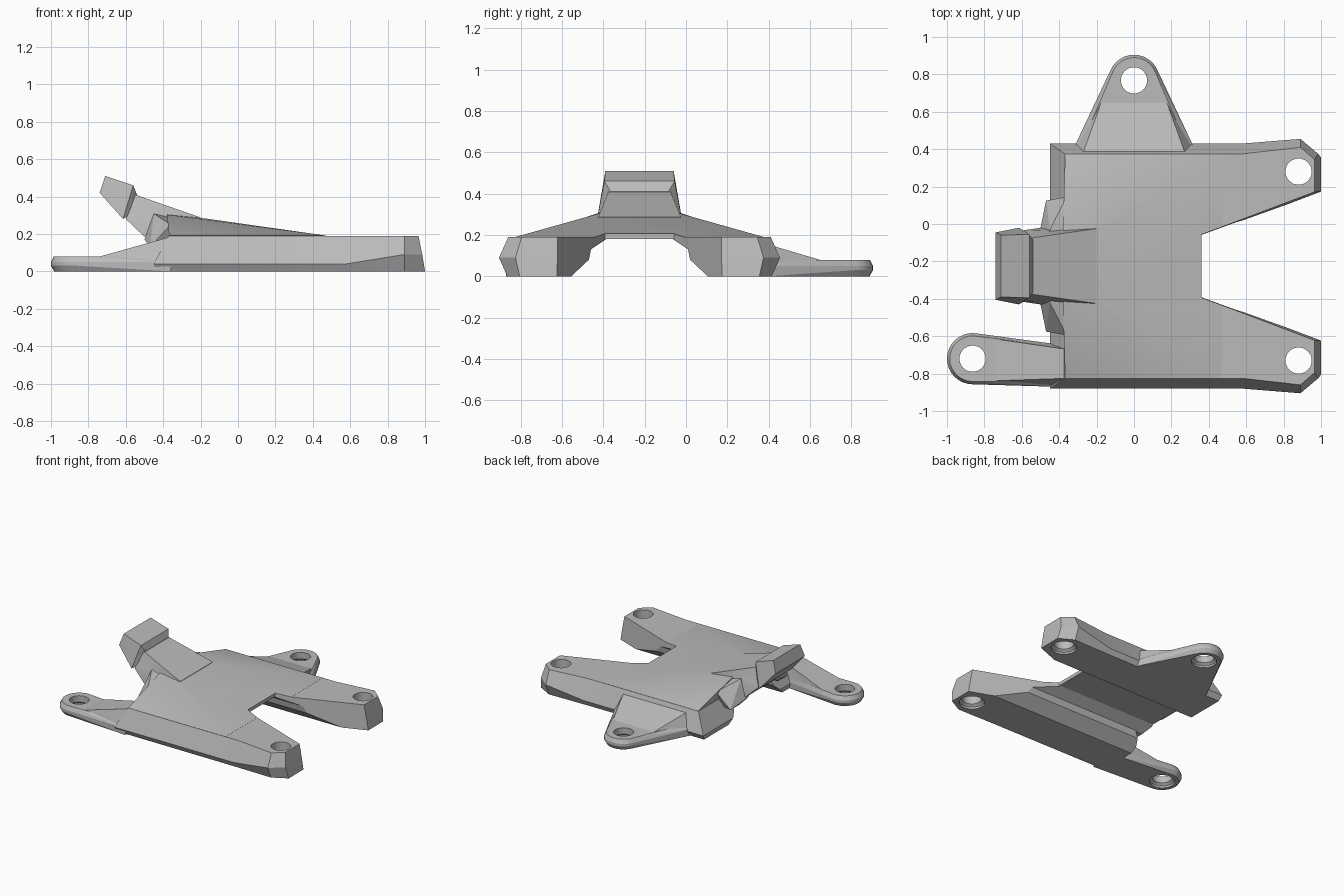
import bpy, bmesh, math

old = bpy.data.objects.get("Cube")
if old:
    bpy.data.objects.remove(old, do_unlink=True)

MID = -0.225   # y of the plate's own centre line

grey = bpy.data.materials.new("plain_grey")
grey.use_nodes = True
COLOUR = (0.5, 0.5, 0.5, 1)
grey.diffuse_color = COLOUR
grey.node_tree.nodes["Principled BSDF"].inputs["Base Color"].default_value = COLOUR


def finish(name, bm):
    bmesh.ops.recalc_face_normals(bm, faces=bm.faces)
    mesh = bpy.data.meshes.new(name)
    bm.to_mesh(mesh)
    bm.free()
    mesh.materials.append(grey)
    ob = bpy.data.objects.new(name, mesh)
    bpy.context.collection.objects.link(ob)
    return ob


def hull(name, points):
    """Convex block around the points."""
    bm = bmesh.new()
    verts = [bm.verts.new(p) for p in points]
    res = bmesh.ops.convex_hull(bm, input=verts)
    junk = {g for g in res["geom_interior"] + res["geom_unused"]
            if isinstance(g, bmesh.types.BMVert)}
    bmesh.ops.delete(bm, geom=list(junk), context="VERTS")
    bmesh.ops.dissolve_limit(bm, angle_limit=0.01, verts=bm.verts, edges=bm.edges)
    return finish(name, bm)


def loft(name, rings):
    """Closed solid through equal-length rings."""
    bm = bmesh.new()
    loops = [[bm.verts.new(p) for p in r] for r in rings]
    n = len(loops[0])
    for a, b in zip(loops, loops[1:]):
        for i in range(n):
            j = (i + 1) % n
            bm.faces.new((a[i], a[j], b[j], b[i]))
    bm.faces.new(loops[0])
    bm.faces.new(loops[-1])
    return finish(name, bm)


def both(points):
    """Mirror (x, half width, z) points across the centre line."""
    return [(x, MID + s * w, z) for s in (1, -1) for x, w, z in points]


def ring(half):
    """Closed outline from one half of it."""
    return ([(x, MID - w, z) for x, w, z in half]
            + [(x, MID + w, z) for x, w, z in reversed(half)])


def circle(cx, cy, r, z, n=32):
    return [(cx + r * math.cos(math.tau * i / n),
             cy + r * math.sin(math.tau * i / n), z) for i in range(n)]


def boolean(target, tool, mode):
    mod = target.modifiers.new(mode.lower(), "BOOLEAN")
    mod.operation, mod.solver, mod.object = mode, "EXACT", tool
    bpy.context.view_layer.objects.active = target
    bpy.ops.object.modifier_apply(modifier=mod.name)
    bpy.data.objects.remove(tool, do_unlink=True)


# Main plate with bevelled flanks and chamfered leg ends
plate = loft("mounting_plate", [
    ring([(-.44, .63, 0), (.58, .635, 0), (.89, .64, 0), (1, .58, 0)]),
    ring([(-.45, .655, .04), (.58, .655, .04), (.89, .68, .09), (.985, .6, .09)]),
    ring([(-.37, .6, .19), (.58, .6, .19), (.89, .635, .19), (.965, .57, .19)])])

# Raised top of the plate
crown = hull("crown", both([
    (-.368, .598, .191), (.47, .598, .191), (-.34, .5, .1), (.45, .5, .1),
    (-.17, .2, .282), (-.38, .2, .303), (-.355, .37, .252)]))

# Flared end of the plate below the neck
shoulder = hull("shoulder", both([
    (-.45, .195, .308), (-.36, .37, .25), (-.2, .2, .25),
    (-.47, .35, .13), (-.5, .205, .17), (-.3, .3, .13)]))

# Rising neck and its angled head
neck = hull("neck", both([
    (-.2, .2, .288), (-.2, .2, .21), (-.55, .15, .41),
    (-.6, .19, .28), (-.5, .205, .185)]))
head = hull("head", both([
    (-.71, .165, .51), (-.56, .17, .46), (-.54, .14, .41),
    (-.58, .175, .3), (-.615, .205, .28), (-.74, .18, .42)]))


# Rounded mounting tabs: a flat pad and a ramp up to the plate
def tab(name, cx, cy, low_root, top_root, crease, ramp_root):
    pad = []
    for r, z in ((.12, 0), (.137, .03), (.137, .05), (.122, .08)):
        pad += circle(cx, cy, r, z)
        root = low_root if z < .06 else top_root
        pad += [(x, y, z) for x, y in root]
    ramp = [(x, y, .079) for x, y in crease]
    ramp += [(x, y, .04) for x, y in list(crease) + list(low_root)]
    return [hull(name + "_pad", pad), hull(name + "_ramp", ramp + ramp_root)]


side_tab = tab("side_tab", -.863, -.72,
               [(-.36, -.872), (-.36, -.65)], [(-.36, -.84), (-.36, -.66)],
               [(-.74, -.838), (-.74, -.615)],
               [(-.36, -.825, .185), (-.36, -.67, .185)])
rear_tab = tab("rear_tab", 0, .768,
               [(-.325, .4), (.325, .4)], [(-.3, .38), (.3, .38)],
               [(-.175, .65), (.175, .65)],
               [(-.28, .36, .165), (.28, .36, .165)])

for part in [crown, shoulder, neck, head] + side_tab + rear_tab:
    boolean(plate, part, "UNION")

# Flared slot between the two legs
slot = [loft("slot_cutter", [
    [(.36, MID - .17 + d, z), (1.1, MID - .45 + d, z),
     (1.1, MID + .45 - d, z), (.36, MID + .17 - d, z)]
    for z, d in ((-.1, .02), (.4, -.01))])]

# Channel running along the underside
profile = [(.35, -.02), (.33, 0), (.245, .08), (.235, .13), (.16, .18)]
channel = [loft("channel_cutter", [ring([(x, w, z) for w, z in profile])
                                   for x in (-.8, 1.2)])]

# Bolt holes, slightly widened underneath
holes = [loft("hole_cutter", [circle(x, y, r, z) for r, z in
                              ((.09, -.02), (.09, .015), (.07, .03), (.07, .4))])
         for x, y in ((.88, .28), (.88, -.73), (-.863, -.72), (0, .768))]

for cutter in slot + channel + holes:
    boolean(plate, cutter, "DIFFERENCE")

# Soft shading on the rounded parts, crisp edges elsewhere
bpy.ops.object.select_all(action="DESELECT")
plate.select_set(True)
bpy.context.view_layer.objects.active = plate
bpy.ops.object.shade_smooth_by_angle(angle=math.radians(15))
